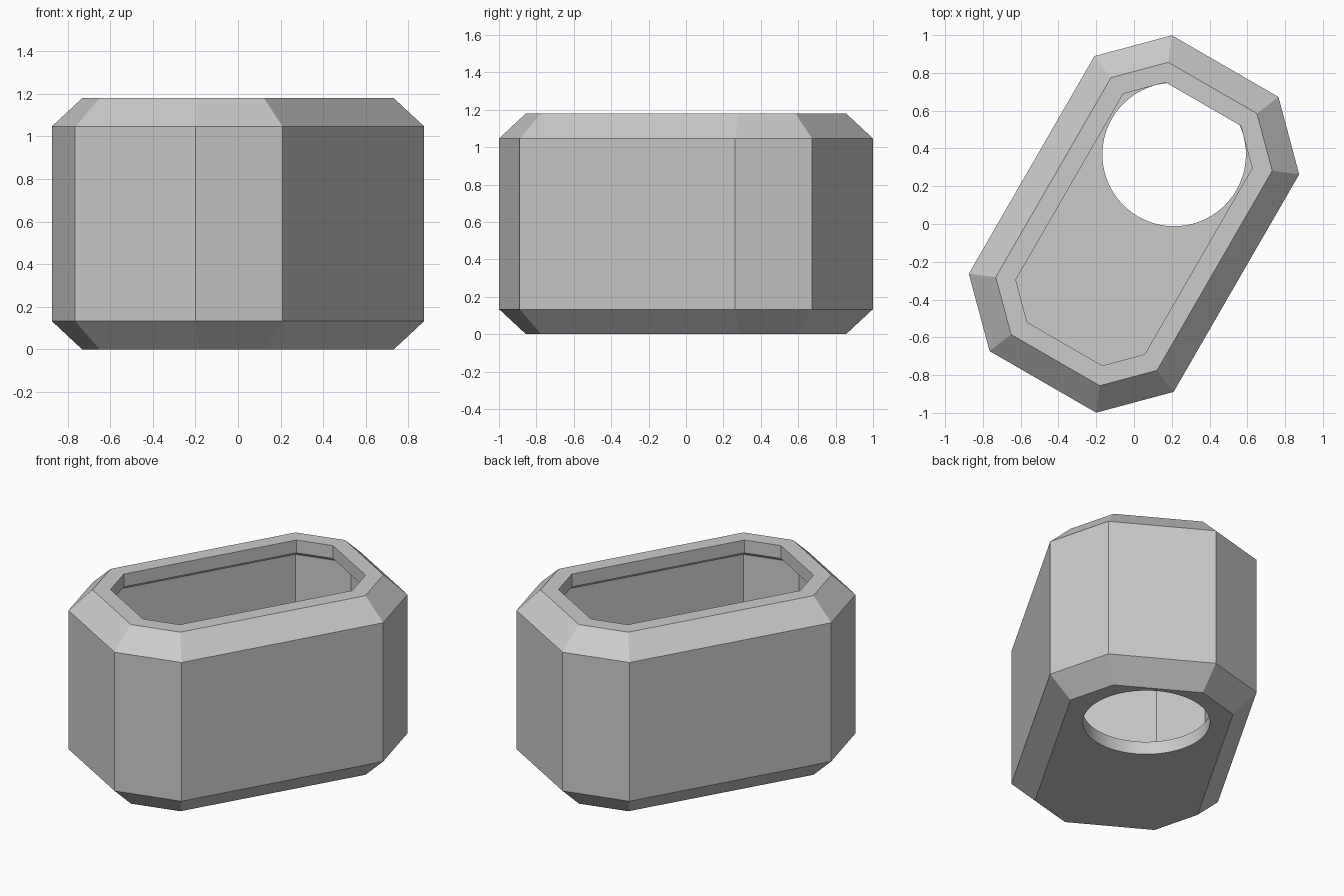
import bpy, bmesh, math
from mathutils import Matrix

cube = bpy.data.objects.get("Cube")
if cube:
    bpy.data.objects.remove(cube, do_unlink=True)

HALF_W, HALF_L, CORNER = 0.626, 0.965, 0.3   # outer octagon
HEIGHT, BEVEL, WALL, LIP = 1.18, 0.133, 0.085, 0.232
FOOT = BEVEL + WALL * math.tan(math.pi / 8)  # inner bevel, parallel to the outer one
TURN = Matrix.Rotation(math.radians(-30), 4, "Z")

grey = bpy.data.materials.new("plain grey")
grey.use_nodes = True
grey.diffuse_color = (0.6, 0.6, 0.6, 1)
grey.node_tree.nodes["Principled BSDF"].inputs["Base Color"].default_value = grey.diffuse_color


def octagon(inset):
    """Corner-cut rectangle moved inwards by an even distance."""
    w, l = HALF_W - inset, HALF_L - inset
    c = CORNER - inset * (2 - math.sqrt(2))
    quarter = [(w, l - c), (w - c, l)]
    half = quarter + [(-x, y) for x, y in reversed(quarter)]
    return half + [(-x, -y) for x, y in half]


def new_object(name, bm):
    bmesh.ops.recalc_face_normals(bm, faces=bm.faces)
    mesh = bpy.data.meshes.new(name)
    bm.to_mesh(mesh)
    bm.free()
    mesh.materials.append(grey)
    obj = bpy.data.objects.new(name, mesh)
    bpy.context.collection.objects.link(obj)
    return obj


# Hollow body: (inset, height) from the outer base over the rim to the inner floor
profile = [
    (BEVEL, 0), (0, BEVEL), (0, HEIGHT - BEVEL), (BEVEL, HEIGHT),
    (LIP, HEIGHT), (LIP, HEIGHT - WALL), (FOOT, HEIGHT - WALL),
    (WALL, HEIGHT - FOOT), (WALL, FOOT), (FOOT, WALL),
]
bm = bmesh.new()
rings = [[bm.verts.new(TURN @ Matrix.Translation((x, y, z)).translation)
          for x, y in octagon(inset)] for inset, z in profile]
for low, high in zip(rings, rings[1:]):
    for i in range(len(low)):
        j = (i + 1) % len(low)
        bm.faces.new((low[i], low[j], high[j], high[i]))
bm.faces.new(rings[0])
bm.faces.new(rings[-1])
body = new_object("hollow_body", bm)

# Round hole through the floor near one end
bm = bmesh.new()
bmesh.ops.create_cone(bm, cap_ends=True, segments=64, radius1=0.38, radius2=0.38,
                      depth=0.3, matrix=TURN @ Matrix.Translation((0, 0.425, 0)))
cutter = new_object("hole_cutter", bm)
cutter.hide_render = True

cut = body.modifiers.new("floor hole", "BOOLEAN")
cut.operation = "DIFFERENCE"
cut.solver = "EXACT"
cut.object = cutter
bpy.ops.object.select_all(action="DESELECT")
body.select_set(True)
bpy.context.view_layer.objects.active = body
bpy.ops.object.modifier_apply(modifier=cut.name)
bpy.data.objects.remove(cutter, do_unlink=True)

# Round hole wall looks smooth, all other edges stay sharp
bpy.ops.object.shade_smooth_by_angle(angle=math.radians(20))
